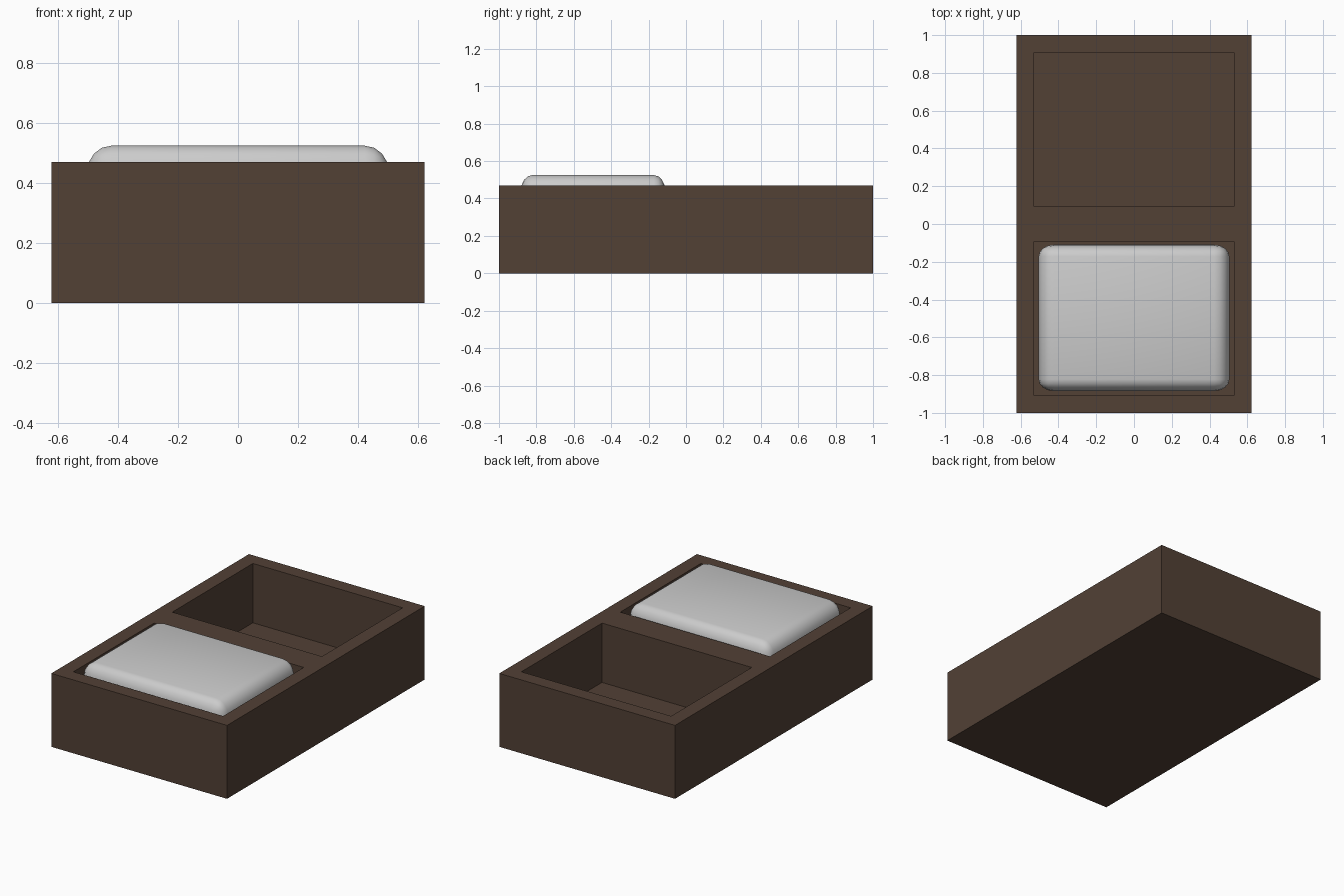
import bpy, bmesh
from mathutils import Vector

if "Cube" in bpy.data.objects:
    bpy.data.objects.remove(bpy.data.objects["Cube"])


def make_object(name, bm):
    mesh = bpy.data.meshes.new(name)
    bmesh.ops.recalc_face_normals(bm, faces=bm.faces)
    bm.to_mesh(mesh)
    bm.free()
    obj = bpy.data.objects.new(name, mesh)
    bpy.context.collection.objects.link(obj)
    return obj


def box(size, centre):
    bm = bmesh.new()
    bmesh.ops.create_cube(bm, size=1)
    bmesh.ops.scale(bm, vec=size, verts=bm.verts)
    bmesh.ops.translate(bm, vec=centre, verts=bm.verts)
    return bm


# Two-compartment tray: split the block, inset both tops and push them down
HEIGHT, FLOOR, WALL = 0.47, 0.09, 0.092
bm = box((1.245, 2, HEIGHT), (0, 0, HEIGHT / 2))
bmesh.ops.bisect_plane(bm, geom=bm.verts[:] + bm.edges[:] + bm.faces[:],
                       plane_co=(0, 0, 0), plane_no=(0, 1, 0))
tops = [f for f in bm.faces if f.normal.z > 0.9]
bmesh.ops.inset_individual(bm, faces=tops, thickness=WALL, use_even_offset=True)
for face in tops:
    new = bmesh.ops.extrude_discrete_faces(bm, faces=[face])["faces"][0]
    bmesh.ops.translate(bm, vec=(0, 0, FLOOR - HEIGHT), verts=new.verts)
tray = make_object("tray", bm)
brown = bpy.data.materials.new("dark_brown")
brown.diffuse_color = (0.085, 0.052, 0.036, 1)
brown.use_nodes = True
brown.node_tree.nodes["Principled BSDF"].inputs["Base Color"].default_value = brown.diffuse_color
tray.data.materials.append(brown)

# Rounded block resting in the front compartment
TOP = 0.525
bm = box((1, 1, 0.388), (0, 0, 0))
bmesh.ops.bevel(bm, geom=bm.edges[:], offset=0.08, offset_type='OFFSET',
                segments=4, profile=0.5, affect='EDGES')
bmesh.ops.scale(bm, vec=(1.01, 0.775, (TOP - FLOOR) / 0.388), verts=bm.verts)
bmesh.ops.translate(bm, vec=Vector((0, -0.497, (TOP + FLOOR) / 2)), verts=bm.verts)
block = make_object("rounded_block", bm)
for poly in block.data.polygons:
    poly.use_smooth = True
